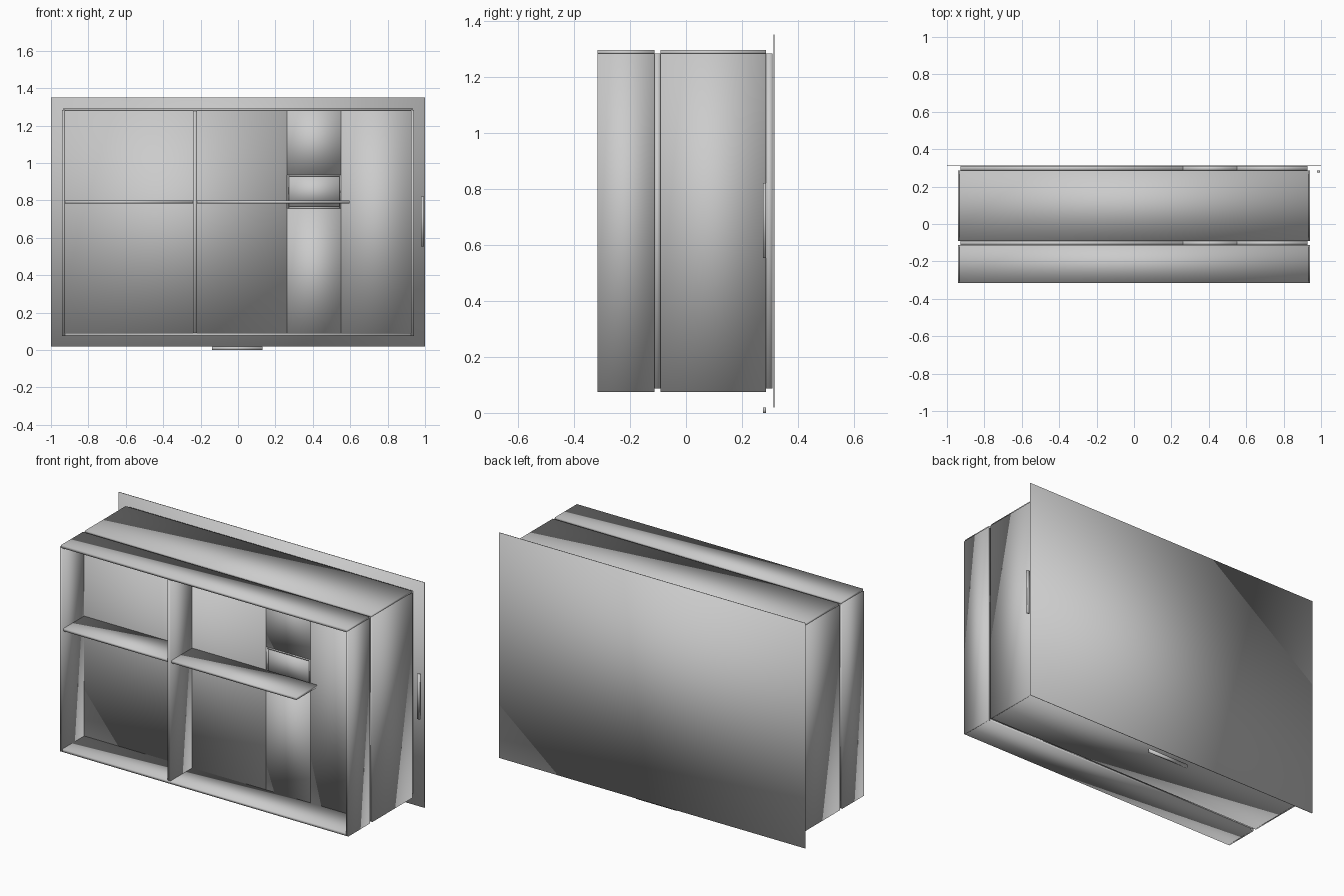
import bpy


# Smooth-shaded board: normals blend across the corners
def box(name, x0, x1, y0, y1, z0, z1):
    bpy.ops.mesh.primitive_cube_add(
        size=1, location=((x0 + x1) / 2, (y0 + y1) / 2, (z0 + z1) / 2))
    o = bpy.context.object
    o.name = name
    o.scale = (x1 - x0, y1 - y0, z1 - z0)
    bpy.ops.object.transform_apply(location=False, rotation=False, scale=True)
    bpy.ops.object.shade_smooth()
    return o


# Planks running around one section of the cabinet
def carcass(prefix, y0, y1):
    for side, s in (("left", -1), ("right", 1)):
        xs = sorted((s * 0.926, s * 0.942))
        box(f"{prefix}_{side}_side", *xs, y0, y1, 0.075, 1.283)
    box(f"{prefix}_top", -0.934, 0.934, y0, y1, 1.278, 1.295)
    box(f"{prefix}_bottom", -0.934, 0.934, y0, y1, 0.075, 0.092)


carcass("front_section", -0.316, -0.113)
carcass("rear_section", -0.091, 0.285)

# Panels closing the back of each section, split around the narrow strip
for prefix, y0, y1 in (("front", -0.113, -0.091), ("rear", 0.285, 0.309)):
    box(f"{prefix}_wide_panel", -0.928, 0.262, y0, y1, 0.087, 1.283)
    box(f"{prefix}_right_panel", 0.552, 0.928, y0, y1, 0.087, 1.283)
    box(f"{prefix}_strip_upper", 0.262, 0.552, y0, y1, 0.935, 1.283)
    box(f"{prefix}_strip_lower", 0.262, 0.552, y0, y1, 0.087, 0.757)
    # Window block between the two strip pieces
    box(f"{prefix}_window_pane", 0.27, 0.545, y1 - 0.012, y1 - 0.004, 0.765, 0.93)

# Thin frame of the window
fy = (-0.115, -0.091)
box("window_frame_left", 0.264, 0.272, *fy, 0.757, 0.937)
box("window_frame_right", 0.543, 0.551, *fy, 0.757, 0.937)
box("window_frame_top", 0.272, 0.543, *fy, 0.928, 0.937)
box("window_frame_bottom", 0.272, 0.543, *fy, 0.757, 0.768)

# Divider and shelves
box("divider", -0.24, -0.22, -0.316, -0.113, 0.092, 1.278)
box("left_shelf", -0.926, -0.24, -0.305, -0.113, 0.784, 0.80)
box("right_shelf", -0.22, 0.595, -0.305, -0.113, 0.784, 0.80)

# Large thin backing plate
box("back_plate", -1.0, 1.0, 0.312, 0.316, 0.02, 1.35)

# Slim pulls at the right and bottom edges
box("right_pull", 0.978, 0.995, 0.275, 0.285, 0.553, 0.82)
box("bottom_pull", -0.14, 0.13, 0.275, 0.285, 0.0, 0.02)
